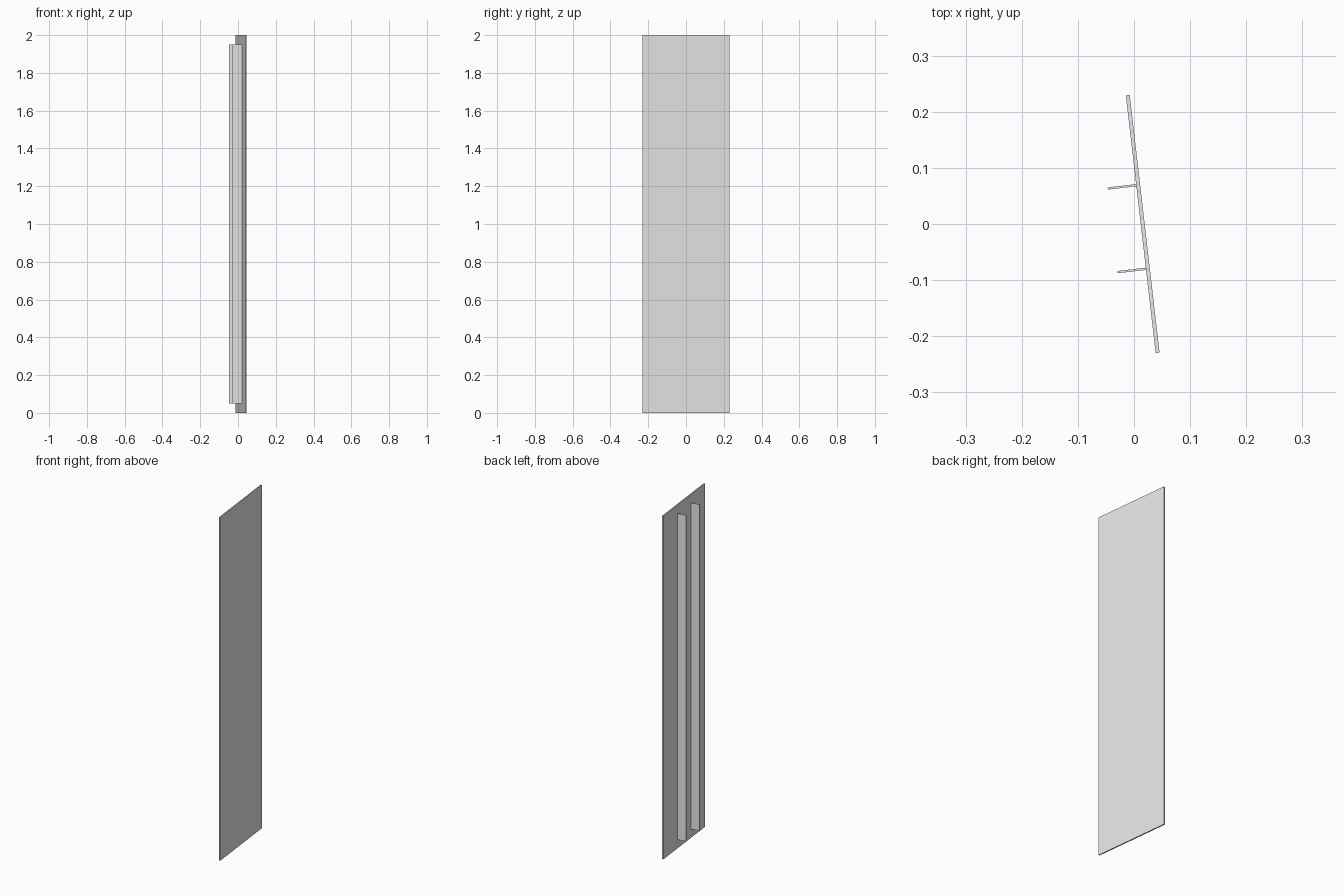
import bpy
from math import radians
from mathutils import Matrix, Vector

cube = bpy.data.objects.get("Cube")
if cube:
    bpy.data.objects.remove(cube, do_unlink=True)

grey = bpy.data.materials.new("light_grey")
grey.use_nodes = True
colour = (0.8, 0.8, 0.8, 1)
grey.diffuse_color = colour
grey.node_tree.nodes["Principled BSDF"].inputs["Base Color"].default_value = colour

# The whole assembly is turned slightly about the vertical axis
frame = Matrix.Translation((0.0155, 0, 0)) @ Matrix.Rotation(radians(6.6), 4, "Z")


def box(name, low, high):
    """Flat-sided box given by two corners in the turned frame."""
    low, high = Vector(low), Vector(high)
    bpy.ops.mesh.primitive_cube_add(size=1)
    obj = bpy.context.object
    obj.name = name
    size = Matrix.Diagonal((*(high - low), 1))
    obj.data.transform(frame @ Matrix.Translation((low + high) / 2) @ size)
    obj.data.materials.append(grey)
    return obj


# Tall thin panel
THICK = 0.007
HALF_WIDTH = 0.231
box("panel", (-THICK / 2, -HALF_WIDTH, 0), (THICK / 2, HALF_WIDTH, 2))

# Two upright ribs on one side of the panel
RIB = 0.004
for name, y in (("front_rib", -0.08), ("back_rib", 0.07)):
    box(name, (-0.0545, y - RIB / 2, 0.05), (-THICK / 2, y + RIB / 2, 1.95))
